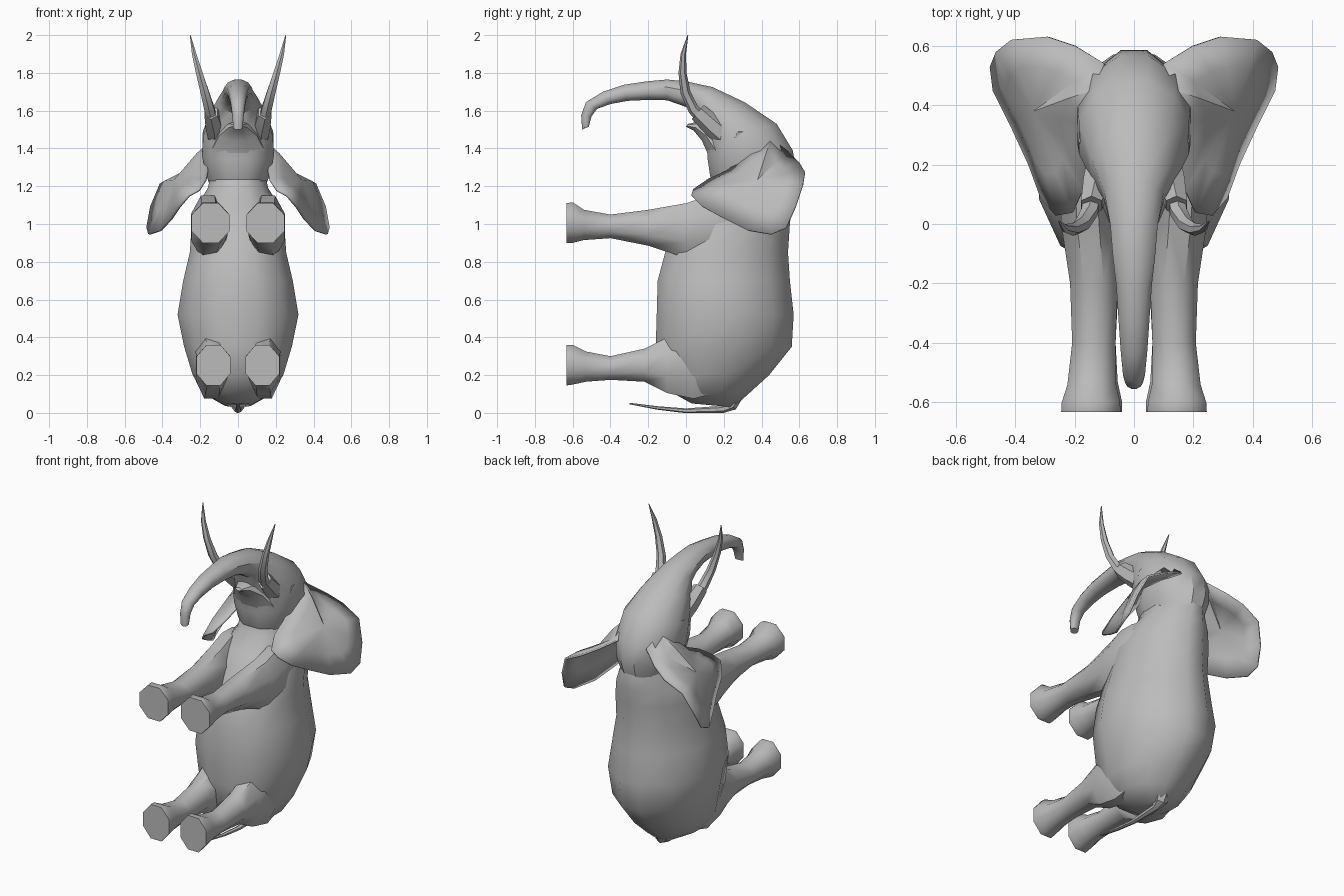
import bpy, bmesh, math
from mathutils import Vector

grey = bpy.data.materials.new("elephant grey")
grey.diffuse_color = (0.5, 0.5, 0.5, 1)


def finish(name, bm, mirror=False, thickness=0, angle=35):
    """Turn a bmesh into a shaded, optionally mirrored object."""
    bmesh.ops.recalc_face_normals(bm, faces=bm.faces)
    mesh = bpy.data.meshes.new(name)
    bm.to_mesh(mesh)
    bm.free()
    mesh.materials.append(grey)
    ob = bpy.data.objects.new(name, mesh)
    bpy.context.collection.objects.link(ob)
    if thickness:
        mod = ob.modifiers.new("thickness", 'SOLIDIFY')
        mod.thickness, mod.offset = thickness, 0
    if mirror:
        ob.modifiers.new("mirror", 'MIRROR').use_clip = False
    bpy.ops.object.select_all(action='DESELECT')
    ob.select_set(True)
    bpy.context.view_layer.objects.active = ob
    bpy.ops.object.shade_smooth_by_angle(angle=math.radians(angle))
    return ob


def loft(name, sections, sides=12, low=1.0, high=1.0, mirror=False, angle=35):
    """Skin sections (y0, z0, y1, z1, half width, x centre).
    low and high set how boxy the two halves of each section are."""
    bm = bmesh.new()
    rings = []
    for y0, z0, y1, z1, w, xc in sections:
        mid = Vector((xc, (y0 + y1) / 2, (z0 + z1) / 2))
        half = Vector((0, (y1 - y0) / 2, (z1 - z0) / 2))
        ring = []
        for i in range(sides):
            a = math.tau * (i + 0.5) / sides
            c, s = math.cos(a), math.sin(a)
            power = high if s > 0 else low
            c = math.copysign(abs(c) ** power, c)
            s = math.copysign(abs(s) ** power, s)
            # stretch so the outermost points touch the given limits
            k = math.cos(math.pi / sides) ** power
            ring.append(bm.verts.new(mid + Vector((c * w / k, 0, 0)) + half * (s / k)))
        rings.append(ring)
    for r0, r1 in zip(rings, rings[1:]):
        for i in range(sides):
            j = (i + 1) % sides
            bm.faces.new((r0[i], r0[j], r1[j], r1[i]))
    bm.faces.new(rings[0])
    bm.faces.new(rings[-1])
    return finish(name, bm, mirror, angle=angle)


# Torso, rump to shoulders, with a flattened belly
loft("torso", [
    (0.03, 0.05, 0.25, 0.03, 0.07, 0),
    (-0.06, 0.10, 0.33, 0.10, 0.18, 0),
    (-0.14, 0.20, 0.44, 0.20, 0.24, 0),
    (-0.16, 0.35, 0.56, 0.35, 0.285, 0),
    (-0.155, 0.52, 0.57, 0.52, 0.32, 0),
    (-0.15, 0.70, 0.55, 0.70, 0.29, 0),
    (-0.11, 0.85, 0.54, 0.85, 0.255, 0),
    (-0.04, 1.00, 0.55, 1.00, 0.245, 0),
    (0.04, 1.10, 0.56, 1.10, 0.215, 0),
    (0.12, 1.19, 0.565, 1.19, 0.16, 0),
    (0.14, 1.27, 0.54, 1.28, 0.14, 0)], low=0.82, high=1.15, angle=45)

# Head running into the curled trunk
loft("head_and_trunk", [
    (0.15, 1.20, 0.55, 1.16, 0.14, 0),
    (0.13, 1.24, 0.585, 1.27, 0.165, 0),
    (0.115, 1.34, 0.565, 1.39, 0.19, 0),
    (0.11, 1.43, 0.48, 1.53, 0.185, 0),
    (0.08, 1.51, 0.31, 1.645, 0.145, 0),
    (0.05, 1.59, 0.14, 1.725, 0.10, 0),
    (0.00, 1.62, 0.00, 1.755, 0.08, 0),
    (-0.10, 1.655, -0.10, 1.765, 0.072, 0),
    (-0.20, 1.657, -0.21, 1.755, 0.06, 0),
    (-0.31, 1.652, -0.33, 1.737, 0.052, 0),
    (-0.40, 1.635, -0.44, 1.70, 0.045, 0),
    (-0.47, 1.61, -0.53, 1.645, 0.037, 0),
    (-0.50, 1.57, -0.555, 1.575, 0.03, 0),
    (-0.515, 1.515, -0.55, 1.50, 0.025, 0)], low=0.85, high=1.0)

# Lower lip
loft("lower_jaw", [
    (0.12, 1.36, 0.25, 1.46, 0.14, 0),
    (0.085, 1.44, 0.16, 1.53, 0.10, 0),
    (0.04, 1.495, 0.08, 1.545, 0.05, 0),
    (0.0, 1.515, 0.01, 1.53, 0.02, 0)], sides=8)

# Front and hind legs with flared feet
loft("front_leg", [
    (-0.633, 0.90, -0.633, 1.11, 0.10, 0.145),
    (-0.60, 0.90, -0.60, 1.115, 0.098, 0.145),
    (-0.54, 0.915, -0.54, 1.075, 0.082, 0.142),
    (-0.40, 0.925, -0.40, 1.05, 0.073, 0.135),
    (-0.20, 0.885, -0.20, 1.075, 0.08, 0.135),
    (0.0, 0.82, 0.0, 1.11, 0.09, 0.155),
    (0.12, 0.825, 0.12, 1.15, 0.088, 0.16),
    (0.24, 0.86, 0.22, 1.15, 0.08, 0.16),
    (0.36, 0.91, 0.32, 1.12, 0.055, 0.15)], sides=8, mirror=True, angle=50)
loft("hind_leg", [
    (-0.633, 0.145, -0.633, 0.36, 0.09, 0.13),
    (-0.60, 0.15, -0.60, 0.36, 0.09, 0.13),
    (-0.53, 0.165, -0.53, 0.325, 0.075, 0.13),
    (-0.40, 0.175, -0.40, 0.30, 0.068, 0.13),
    (-0.22, 0.165, -0.22, 0.34, 0.077, 0.13),
    (-0.10, 0.105, -0.10, 0.40, 0.087, 0.135),
    (0.04, 0.075, 0.04, 0.46, 0.092, 0.14),
    (0.14, 0.10, 0.14, 0.45, 0.08, 0.135),
    (0.24, 0.16, 0.22, 0.40, 0.055, 0.12)], sides=8, mirror=True, angle=50)

# Tail lying along the rump
loft("tail", [
    (0.30, 0.09, 0.24, 0.13, 0.05, 0),
    (0.26, 0.022, 0.21, 0.06, 0.035, 0),
    (0.20, 0.003, 0.19, 0.035, 0.02, 0),
    (0.0, 0.0, 0.0, 0.022, 0.014, 0),
    (-0.15, 0.018, -0.15, 0.034, 0.012, 0),
    (-0.30, 0.046, -0.30, 0.053, 0.006, 0)], sides=6)

# Tusks and their sockets
loft("tusk", [
    (0.10, 1.50, 0.14, 1.55, 0.028, 0.135),
    (0.02, 1.59, 0.06, 1.62, 0.027, 0.15),
    (-0.025, 1.69, 0.02, 1.70, 0.023, 0.175),
    (-0.037, 1.80, 0.0, 1.80, 0.018, 0.205),
    (-0.027, 1.90, -0.002, 1.90, 0.012, 0.232),
    (0.008, 2.0, 0.012, 2.0, 0.002, 0.253)], sides=6, mirror=True)
loft("tusk_socket", [
    (0.18, 1.42, 0.24, 1.50, 0.035, 0.12),
    (0.11, 1.48, 0.17, 1.56, 0.045, 0.125),
    (0.035, 1.56, 0.09, 1.625, 0.035, 0.143)], sides=6, mirror=True)

# Ears: cupped sheets spread from a centre point, folded against the crown
rim = [(0.10, 0.54, 1.38), (0.20, 0.60, 1.32), (0.29, 0.63, 1.27),
       (0.41, 0.62, 1.21), (0.46, 0.58, 1.09), (0.48, 0.53, 0.98),
       (0.47, 0.45, 0.945), (0.41, 0.33, 0.965), (0.35, 0.20, 1.03),
       (0.31, 0.09, 1.09), (0.26, 0.03, 1.15), (0.205, 0.04, 1.18),
       (0.17, 0.12, 1.235), (0.16, 0.22, 1.28), (0.165, 0.34, 1.38),
       (0.13, 0.45, 1.45)]
bm = bmesh.new()
centre = Vector((0.315, 0.38, 1.21))
outer = [bm.verts.new(p) for p in rim]
inner = [bm.verts.new(centre.lerp(Vector(p), 0.6) + Vector((0.012, 0, 0.015))) for p in rim]
hub = bm.verts.new(centre + Vector((0.02, 0, 0.02)))
for i in range(len(rim)):
    j = (i + 1) % len(rim)
    bm.faces.new((outer[i], outer[j], inner[j], inner[i]))
    bm.faces.new((inner[i], inner[j], hub))
finish("ear", bm, mirror=True, thickness=0.012, angle=45)

# Eyelids
loft("eyelid", [
    (0.24, 1.44, 0.25, 1.455, 0.008, 0.162),
    (0.25, 1.445, 0.28, 1.495, 0.022, 0.165),
    (0.29, 1.455, 0.32, 1.50, 0.018, 0.165),
    (0.33, 1.48, 0.335, 1.49, 0.006, 0.165)], sides=6, mirror=True)
